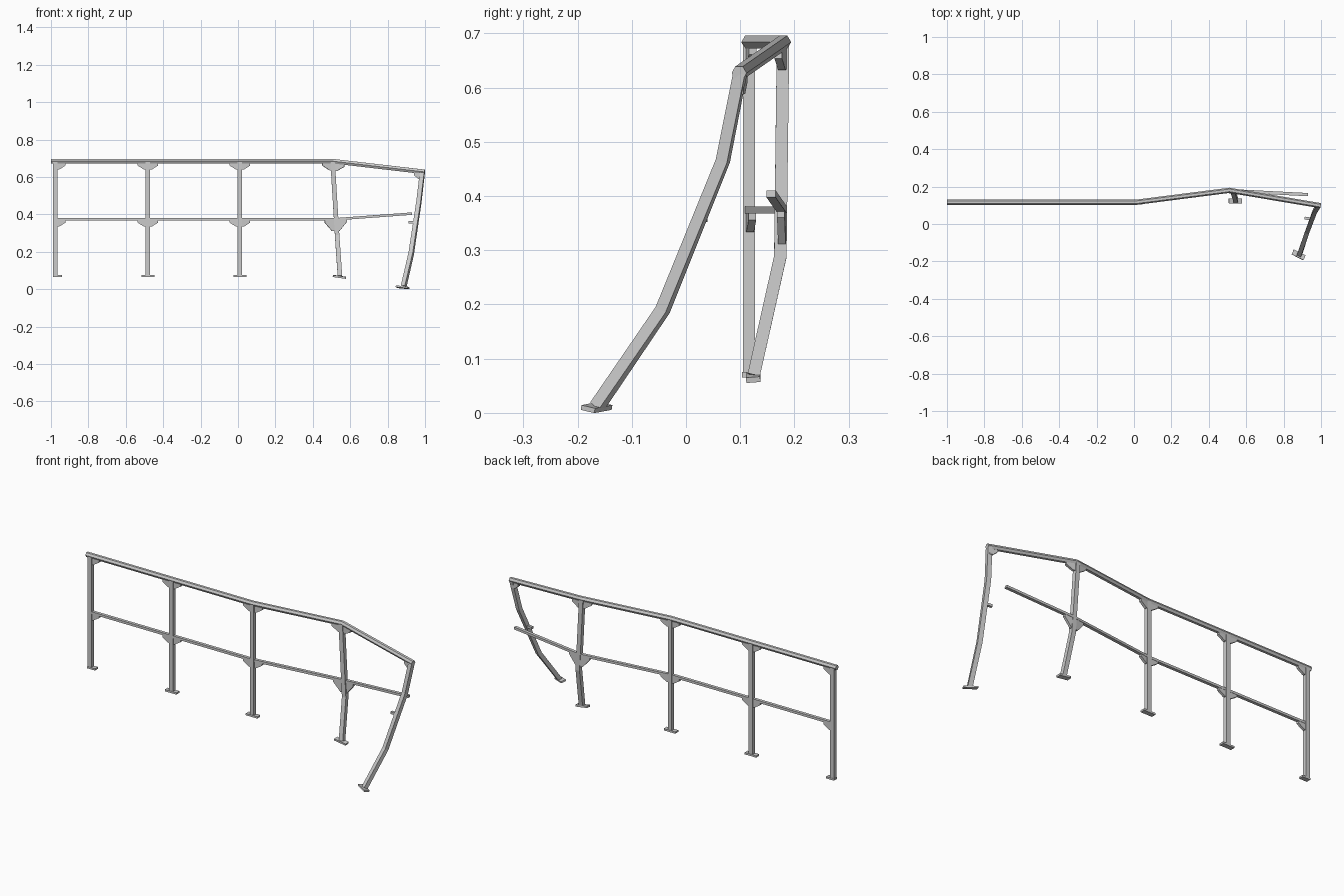
import bpy, bmesh
from math import cos, sin, pi, radians
from mathutils import Vector as V

if "Cube" in bpy.data.objects:
    bpy.data.objects.remove(bpy.data.objects["Cube"])


def finish(name, bm):
    bmesh.ops.recalc_face_normals(bm, faces=bm.faces)
    me = bpy.data.meshes.new(name)
    bm.to_mesh(me)
    bm.free()
    ob = bpy.data.objects.new(name, me)
    bpy.context.collection.objects.link(ob)


def sweep(name, path, profile, refs):
    """Sweep a closed profile along a bent path; refs give the profile's first axis."""
    bm = bmesh.new()
    path = [V(p) for p in path]
    rings = []
    for i, p in enumerate(path):
        t = V()
        if i > 0:
            t += (p - path[i - 1]).normalized()
        if i < len(path) - 1:
            t += (path[i + 1] - p).normalized()
        t.normalize()
        r = V(refs[i])
        n1 = (r - t * r.dot(t)).normalized()
        n2 = t.cross(n1)
        rings.append([bm.verts.new(p + n1 * u + n2 * v) for u, v in profile])
    n = len(profile)
    for a, b in zip(rings, rings[1:]):
        for k in range(n):
            bm.faces.new((a[k], a[(k + 1) % n], b[(k + 1) % n], b[k]))
    bm.faces.new(rings[0])
    bm.faces.new(rings[-1])
    finish(name, bm)


def rect(w, h):
    return [(-w / 2, -h / 2), (w / 2, -h / 2), (w / 2, h / 2), (-w / 2, h / 2)]


def prism(name, pts, offset):
    """Extrude a flat polygon by an offset vector."""
    bm = bmesh.new()
    f = bm.faces.new([bm.verts.new(p) for p in pts])
    new = bmesh.ops.extrude_face_region(bm, geom=[f])["geom"]
    bmesh.ops.translate(bm, vec=offset, verts=[g for g in new if isinstance(g, bmesh.types.BMVert)])
    finish(name, bm)


def plate(name, c, a, b, thick):
    """Base plate from its centre and two half-axes."""
    c, a, b = V(c), V(a), V(b)
    n = a.cross(b).normalized() * thick
    prism(name, [c - n / 2 + a * i + b * j for i, j in ((-1, -1), (1, -1), (1, 1), (-1, 1))], n)


def gusset(name, p, toward, length=0.055, h=0.036):
    """Bracket under a rail, running from p toward another rail point."""
    p = V(p)
    d = (V(toward) - p).normalized()
    side = d.cross(V((0, 0, 1))).normalized() * 0.014
    outline = [(0, 0), (length, 0), (length, -0.014), (0.02, -h), (0, -h)]
    prism(name, [p + d * s + V((0, 0, z)) - side / 2 for s, z in outline], side)


Y = 0.116
UP = (0, 0, 1)

# Hand rail, hexagonal
top = [(-1, Y, 0.684), (0.01, Y, 0.684), (0.51, 0.18, 0.684), (0.998, 0.098, 0.627)]
hexagon = [(0.014 * sin(k * pi / 3), 0.014 * cos(k * pi / 3)) for k in range(6)]
sweep("hand_rail", top, hexagon, [UP] * 4)

# Middle rail with its torn end, and the stub left on the end post
mid = [(-0.98, Y, 0.374), (0.01, Y, 0.374), (0.523, 0.178, 0.374), (0.93, 0.157, 0.404)]
sweep("middle_rail", mid, rect(0.013, 0.017), [UP] * 4)
sweep("middle_rail_stub", [(0.912, 0.032, 0.359), (0.952, 0.026, 0.359)],
      rect(0.013, 0.015), [UP] * 2)

# Straight posts with base plates
xs = [-0.977, -0.482, 0.01]
for i, x in enumerate(xs):
    sweep(f"post_{i + 1}", [(x, Y, 0.07), (x, Y, 0.68)], rect(0.024, 0.022), [(1, 0, 0)] * 2)
    lo = x - 0.013 if i == 0 else x - 0.035
    plate(f"base_plate_{i + 1}", ((lo + x + 0.035) / 2, Y, 0.07),
          ((x + 0.035 - lo) / 2, 0, 0), (0, 0.013, 0), 0.01)

# Bent posts
sweep("post_4", [(0.545, 0.125, 0.07), (0.53, 0.174, 0.288), (0.506, 0.179, 0.68)],
      rect(0.024, 0.023), [(1, 0, 0)] * 3)
plate("base_plate_4", (0.542, 0.124, 0.066), (0.035, 0, -0.005), (0, 0.013, 0.001), 0.01)
turn = [(cos(radians(a)), sin(radians(a)), 0) for a in (-27, -20, -13, -10)]
sweep("post_5", [(0.885, -0.164, 0.012), (0.926, -0.043, 0.19), (0.967, 0.068, 0.465),
                 (0.986, 0.1, 0.627)], rect(0.024, 0.022), turn)
plate("base_plate_5", (0.88, -0.165, 0.01), (0.031, -0.016, -0.003), (0.006, 0.0125, -0.003), 0.009)

# Gussets under both rails
for label, rail, drop in (("top", top, 0.009), ("middle", mid, 0.004)):
    low = [V(p) - V((0, 0, drop)) for p in rail]
    z = low[0].z
    p1, p2 = V((xs[0], Y, z)), V((xs[1], Y, z))
    big = dict(length=0.06, h=0.06 if label == "middle" else 0.04)
    gusset(f"{label}_gusset_1_right", p1, p2)
    gusset(f"{label}_gusset_2_left", p2, p1)
    gusset(f"{label}_gusset_2_right", p2, low[1])
    gusset(f"{label}_gusset_3_left", low[1], p2)
    gusset(f"{label}_gusset_3_right", low[1], low[2])
    gusset(f"{label}_gusset_4_left", low[2], low[1], **big)
    gusset(f"{label}_gusset_4_right", low[2], low[3], **big)
gusset("top_gusset_5_left", (0.985, 0.099, 0.619), (0.51, 0.18, 0.675), length=0.045, h=0.032)
